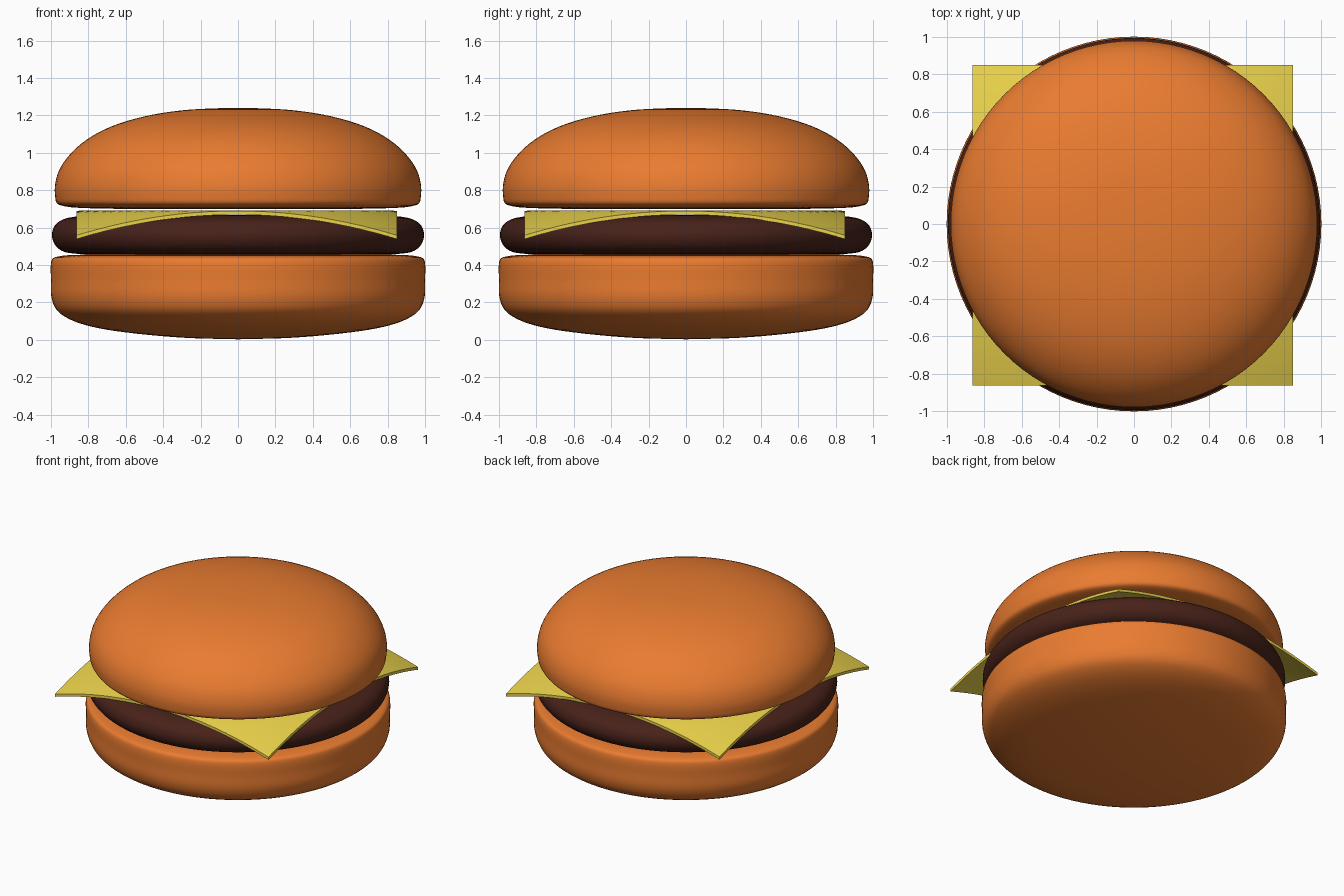
import bpy, bmesh, math
from mathutils import Vector

if "Cube" in bpy.data.objects:
    bpy.data.objects.remove(bpy.data.objects["Cube"])


def material(name, color):
    m = bpy.data.materials.new(name)
    m.diffuse_color = (*color, 1)
    m.use_nodes = True
    m.node_tree.nodes["Principled BSDF"].inputs["Base Color"].default_value = m.diffuse_color
    return m


def finish(name, bm, mat, angle=60):
    bmesh.ops.recalc_face_normals(bm, faces=bm.faces)
    me = bpy.data.meshes.new(name)
    bm.to_mesh(me)
    bm.free()
    me.materials.append(mat)
    ob = bpy.data.objects.new(name, me)
    bpy.context.collection.objects.link(ob)
    bpy.ops.object.select_all(action='DESELECT')
    bpy.context.view_layer.objects.active = ob
    ob.select_set(True)
    bpy.ops.object.shade_smooth_by_angle(angle=math.radians(angle))
    return ob


def smooth_path(pts, steps=4):
    # centripetal spline through the profile points
    p = [Vector(q) for q in pts]
    p = [2 * p[0] - p[1]] + p + [2 * p[-1] - p[-2]]
    out = []
    for a, b, c, d in zip(p, p[1:], p[2:], p[3:]):
        t1 = (b - a).length ** 0.5
        t2 = t1 + (c - b).length ** 0.5
        t3 = t2 + (d - c).length ** 0.5
        for i in range(steps):
            t = t1 + (t2 - t1) * i / steps
            a1 = a.lerp(b, t / t1)
            a2 = b.lerp(c, (t - t1) / (t2 - t1))
            a3 = c.lerp(d, (t - t2) / (t3 - t2))
            b1 = a1.lerp(a2, t / t2)
            b2 = a2.lerp(a3, (t - t1) / (t3 - t1))
            out.append(b1.lerp(b2, (t - t1) / (t2 - t1)))
    return out + [p[-2]]


def lathe(name, profile, mat, segments=96):
    bm = bmesh.new()
    vs = [bm.verts.new((max(r, 0), 0, z)) for r, z in smooth_path(profile)]
    edges = [bm.edges.new(e) for e in zip(vs, vs[1:])]
    bmesh.ops.spin(bm, geom=vs + edges, cent=(0, 0, 0), axis=(0, 0, 1),
                   angle=math.tau, steps=segments, use_merge=True)
    bmesh.ops.remove_doubles(bm, verts=bm.verts, dist=1e-5)
    return finish(name, bm, mat)


bread = material("bread", (0.82, 0.20, 0.03))
meat = material("meat", (0.065, 0.016, 0.010))
yellow = material("cheese", (0.82, 0.64, 0.07))

# Round layers
lathe("bottom_bun", [(0, 0.003), (0.3, 0.012), (0.6, 0.04), (0.78, 0.07),
                     (0.90, 0.11), (0.97, 0.16), (0.998, 0.23), (1.0, 0.32),
                     (1.0, 0.41), (0.99, 0.435), (0.95, 0.448),
                     (0.85, 0.455), (0.4, 0.456), (0, 0.456)], bread)
lathe("patty", [(0, 0.457), (0.6, 0.457), (0.86, 0.46), (0.94, 0.475),
                (0.98, 0.51), (0.995, 0.56), (0.98, 0.61), (0.94, 0.642),
                (0.86, 0.66), (0.6, 0.666), (0, 0.667)], meat)
lathe("top_bun", [(0, 0.70), (0.5, 0.70), (0.8, 0.704), (0.92, 0.713),
                  (0.968, 0.73), (0.978, 0.77), (0.978, 0.83), (0.955, 0.91),
                  (0.90, 0.99), (0.81, 1.07), (0.68, 1.14), (0.5, 1.195),
                  (0.3, 1.227), (0.12, 1.238), (0, 1.24)], bread)

# Square cheese slice with drooping corners
bm = bmesh.new()
bmesh.ops.create_grid(bm, x_segments=40, y_segments=40, size=0.857)
for v in bm.verts:
    v.co.z = 0.692 - 0.178 * max(0, v.co.x ** 2 + v.co.y ** 2 - 0.72)
top = list(bm.faces)
new = bmesh.ops.extrude_face_region(bm, geom=top, use_keep_orig=True)["geom"]
for v in new:
    if isinstance(v, bmesh.types.BMVert):
        v.co.z -= 0.02
cheese = finish("cheese_slice", bm, yellow, 40)
cheese.location = (-0.007, -0.007, 0)
